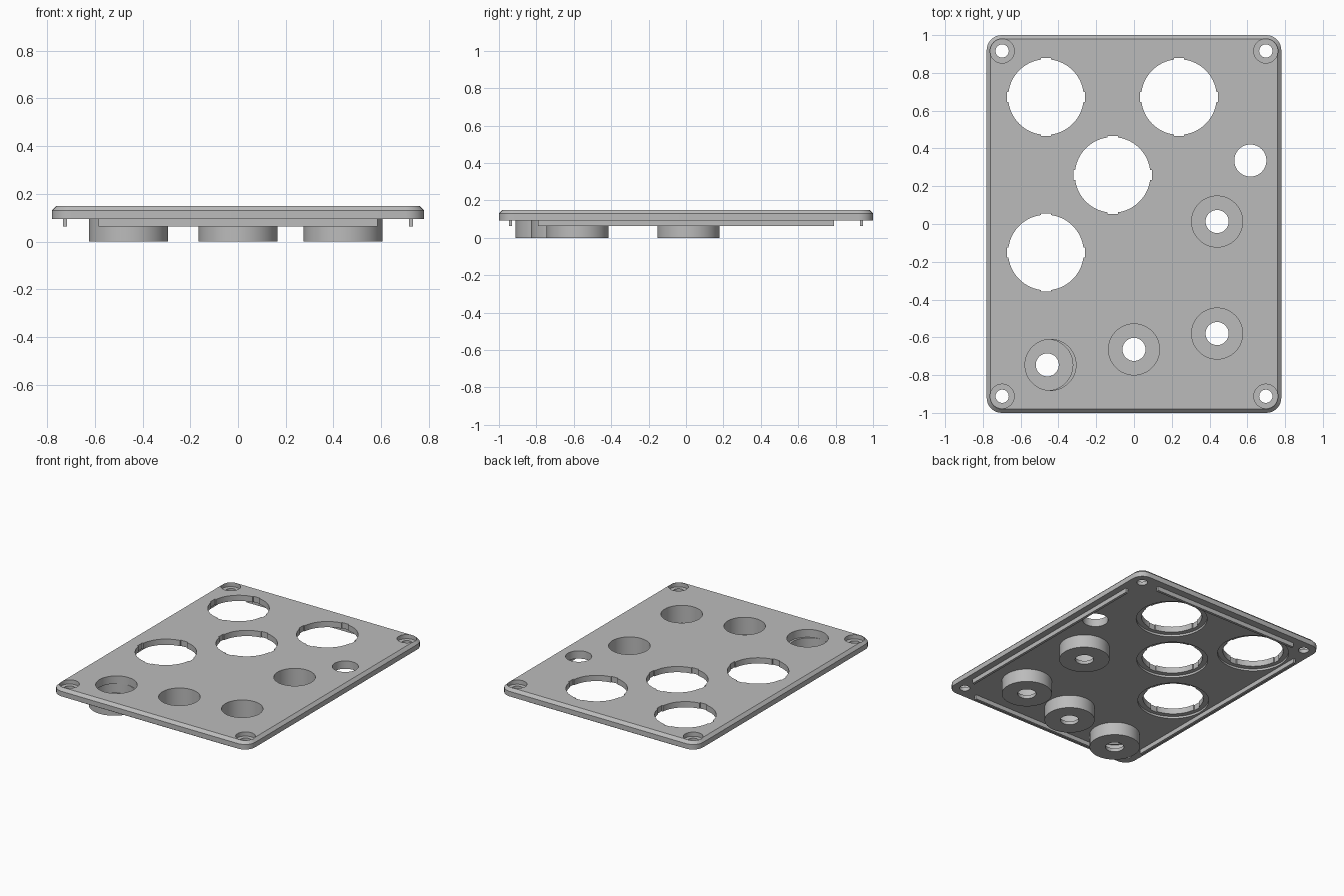
import bpy, bmesh, math

old = bpy.data.objects.get("Cube")
if old:
    bpy.data.objects.remove(old, do_unlink=True)

TOP, EDGE, UNDER, RIDGE = 0.15, 0.13, 0.094, 0.063
HX, HY, CORNER, CHAMFER = 0.78, 1.0, 0.08, 0.02

grey = bpy.data.materials.new("plain grey")
grey.use_nodes = True
colour = (0.5, 0.5, 0.5, 1)
grey.diffuse_color = colour
grey.node_tree.nodes["Principled BSDF"].inputs["Base Color"].default_value = colour


def finish(bm, name):
    bmesh.ops.recalc_face_normals(bm, faces=bm.faces)
    mesh = bpy.data.meshes.new(name)
    bm.to_mesh(mesh)
    bm.free()
    ob = bpy.data.objects.new(name, mesh)
    bpy.context.collection.objects.link(ob)
    mesh.materials.append(grey)
    return ob


def select(ob):
    bpy.ops.object.select_all(action='DESELECT')
    ob.select_set(True)
    bpy.context.view_layer.objects.active = ob


def smooth(ob):
    select(ob)
    bpy.ops.object.shade_smooth_by_angle(angle=math.radians(30))


def loft(name, rings, closed=False):
    """Skin a list of equal point rings; cap the ends or join them up."""
    bm = bmesh.new()
    loops = [[bm.verts.new(p) for p in ring] for ring in rings]
    n = len(loops[0])
    pairs = list(zip(loops, loops[1:]))
    if closed:
        pairs.append((loops[-1], loops[0]))
    else:
        bm.faces.new(loops[0])
        bm.faces.new(loops[-1])
    for a, b in pairs:
        for i in range(n):
            j = (i + 1) % n
            bm.faces.new((a[i], a[j], b[j], b[i]))
    return finish(bm, name)


def circle(x, y, r, z, n=64):
    return [(x + r * math.cos(math.tau * i / n), y + r * math.sin(math.tau * i / n), z)
            for i in range(n)]


def rounded(inset, z, steps=8):
    """Rounded rectangle outline of the plate, pulled in by inset."""
    pts, r = [], CORNER - inset
    for k, (sx, sy) in enumerate(((1, 1), (-1, 1), (-1, -1), (1, -1))):
        for i in range(steps + 1):
            a = math.pi / 2 * (k + i / steps)
            pts.append((sx * (HX - CORNER) + r * math.cos(a),
                        sy * (HY - CORNER) + r * math.sin(a), z))
    return pts


def notched(x, y, z, r=0.2, reach=0.207, half=0.027, n=20):
    """Circle with a shallow square notch on each of its four sides."""
    pts, gap = [], math.asin(half / r)
    for k in range(4):
        q = k * math.pi / 2
        c, s = round(math.cos(q)), round(math.sin(q))
        for h in (-half, half):
            pts.append((x + reach * c - h * s, y + reach * s + h * c, z))
        for i in range(n + 1):
            a = q + gap + (math.pi / 2 - 2 * gap) * i / n
            pts.append((x + r * math.cos(a), y + r * math.sin(a), z))
    return pts


def box(name, x, y, sx, sy, z0, z1):
    corners = ((-1, -1), (1, -1), (1, 1), (-1, 1))
    return loft(name, [[(x + a * sx, y + b * sy, z) for a, b in corners] for z in (z0, z1)])


def cut(target, cutter):
    cutter.hide_render = True
    mod = target.modifiers.new("cut", 'BOOLEAN')
    mod.operation, mod.solver, mod.object = 'DIFFERENCE', 'EXACT', cutter
    select(target)
    bpy.ops.object.modifier_apply(modifier=mod.name)
    bpy.data.objects.remove(cutter, do_unlink=True)


def drill(target, x, y, r, z0, z1):
    cut(target, loft("drill", [circle(x, y, r, z) for z in (z0, z1)]))


# Plate with a chamfered top edge
plate = loft("plate", [rounded(0, UNDER), rounded(0, EDGE), rounded(CHAMFER, TOP)])

# Large notched openings, each with a shallow recess underneath
for x, y in ((-0.466, 0.672), (0.238, 0.672), (-0.113, 0.26), (-0.466, -0.151)):
    cut(plate, loft("opening", [notched(x, y, z) for z in (0, 0.3)]))
    drill(plate, x, y, 0.235, 0, UNDER + 0.015)

# Small round opening
drill(plate, 0.616, 0.336, 0.085, 0, 0.3)

# Counterbored screw holes in the corners
for x in (-0.698, 0.698):
    for y in (-0.912, 0.916):
        drill(plate, x, y, 0.035, 0, 0.3)
        drill(plate, x, y, 0.064, TOP - 0.03, 0.3)

# Cups under the plate, open above with a hole in the floor
FLOOR = 0.025
cups = {"back_cup": (0.44, 0.013, 0), "right_cup": (0.44, -0.58, 0),
        "middle_cup": (0, -0.664, 0), "left_cup": (-0.459, -0.746, 0.017)}
for name, (x, y, shift) in cups.items():
    drill(plate, x + shift, y, 0.135, 0, 0.3)
    profile = ((0.061, 0), (0.166, 0), (0.166, UNDER),
               (0.135, UNDER), (0.135, FLOOR), (0.061, FLOOR))
    smooth(loft(name, [circle(x, y, r, z) for r, z in profile], closed=True))

smooth(plate)

# Thin locating ridges along the four edges underneath
for s, side, end in ((-1, "right", "front"), (1, "left", "back")):
    box(side + "_ridge", s * 0.725, 0, 0.009, 0.79, RIDGE, UNDER)
    box(end + "_ridge", 0, s * 0.938, 0.585, 0.009, RIDGE, UNDER)
